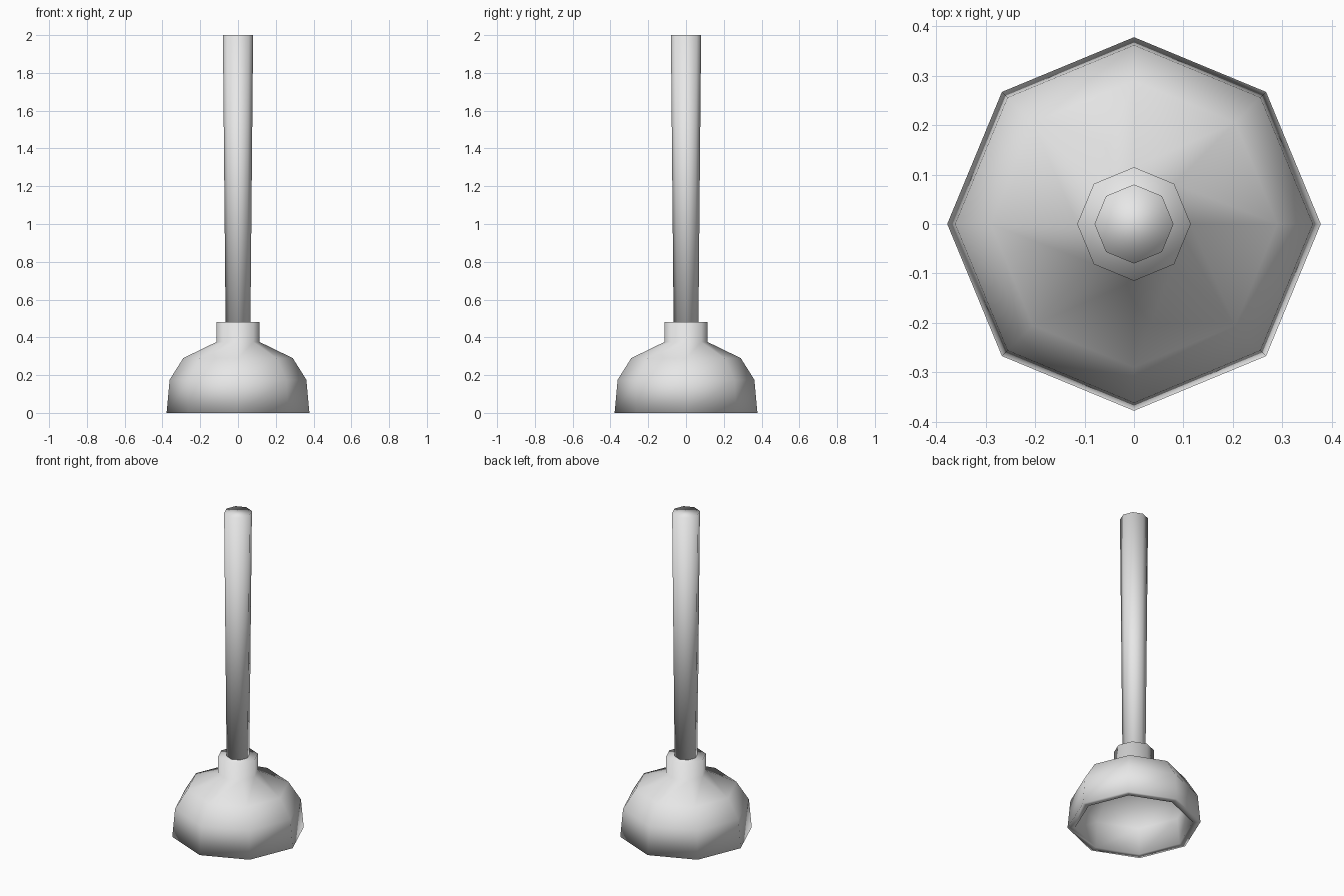
import bpy
import bmesh
from math import cos, sin, pi

if "Cube" in bpy.data.objects:
    bpy.data.objects.remove(bpy.data.objects["Cube"], do_unlink=True)

SIDES = 8

grey = bpy.data.materials.new("light_grey")
grey.use_nodes = True
colour = (0.8, 0.8, 0.8, 1)
grey.diffuse_color = colour
grey.node_tree.nodes["Principled BSDF"].inputs["Base Color"].default_value = colour


def lathe(name, profile, cap_start=False, cap_end=False):
    """Turn a (radius, height) profile into a smooth eight-sided solid."""
    bm = bmesh.new()
    rings = [[bm.verts.new((r * cos(2 * pi * i / SIDES), r * sin(2 * pi * i / SIDES), z))
              for i in range(SIDES)] for r, z in profile]
    for low, high in zip(rings, rings[1:]):
        for i in range(SIDES):
            j = (i + 1) % SIDES
            bm.faces.new((low[i], low[j], high[j], high[i]))
    if cap_start:
        bm.faces.new(rings[0][::-1])
    if cap_end:
        bm.faces.new(rings[-1])
    for face in bm.faces:
        face.smooth = True
    mesh = bpy.data.meshes.new(name)
    bm.to_mesh(mesh)
    bm.free()
    mesh.materials.append(grey)
    obj = bpy.data.objects.new(name, mesh)
    bpy.context.collection.objects.link(obj)
    return obj


# Hollow cup: inner ceiling, inner wall, rim, outer wall, collar
lathe("rubber_cup", [
    (0.10, 0.33), (0.26, 0.26), (0.32, 0.16), (0.335, 0.0),
    (0.378, 0.0), (0.362, 0.175), (0.29, 0.29),
    (0.115, 0.375), (0.115, 0.48),
], cap_start=True, cap_end=True)

# Tapered handle standing in the collar
lathe("handle", [(0.065, 0.40), (0.08, 2.0)], cap_start=True, cap_end=True)
